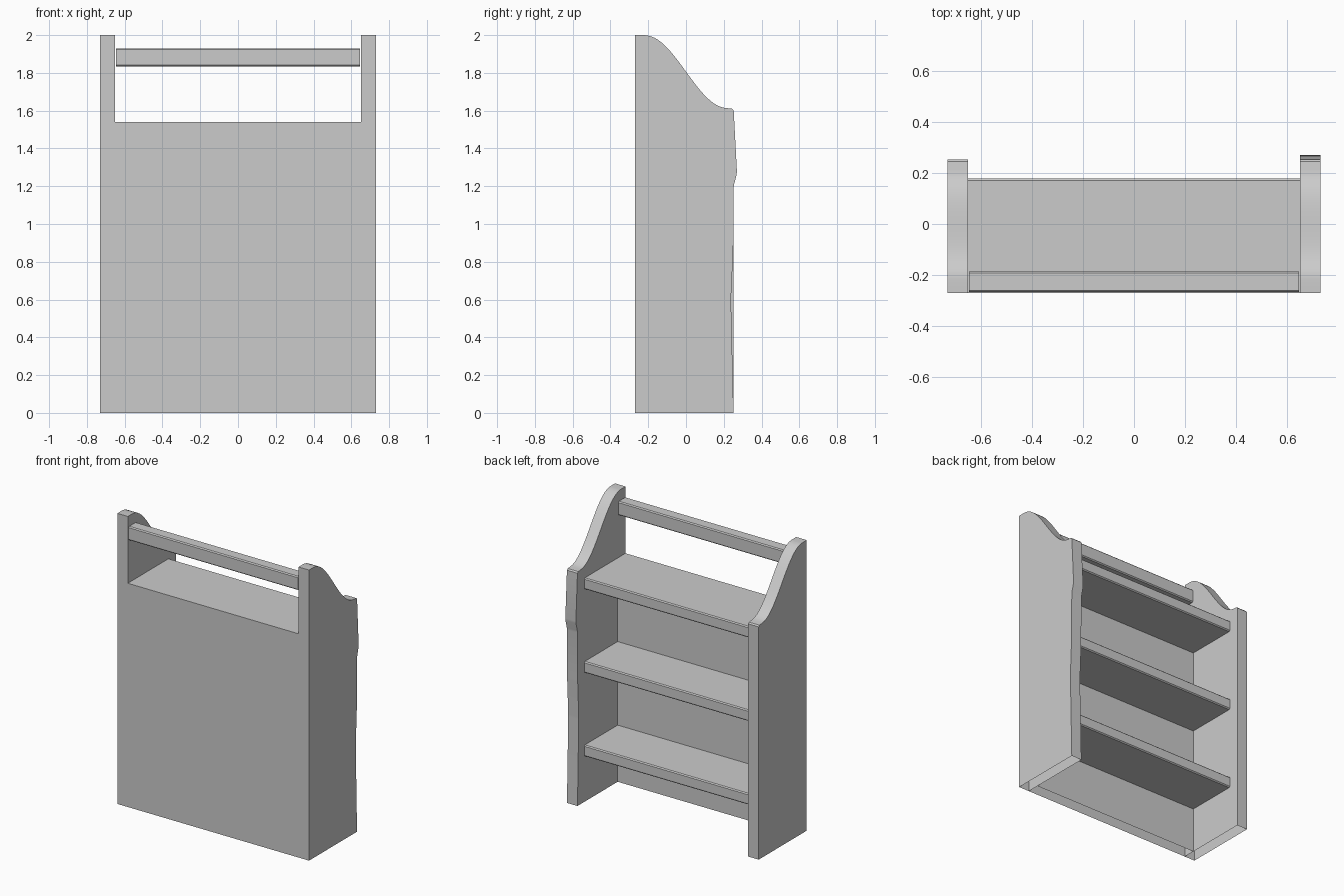
import bpy, bmesh, math

if "Cube" in bpy.data.objects:
    bpy.data.objects.remove(bpy.data.objects["Cube"])

BACK, INNER = -0.27, 0.65


def finish(name, bm):
    mesh = bpy.data.meshes.new(name)
    bm.to_mesh(mesh)
    bm.free()
    obj = bpy.data.objects.new(name, mesh)
    bpy.context.collection.objects.link(obj)
    return obj


def drop_faces(bm, test):
    faces = [f for f in bm.faces if test(f.normal)]
    bmesh.ops.delete(bm, geom=faces, context='FACES')


def board(name, x, y, z, bevel_test=None, drop=None):
    """Box spanning x = +-x, y = (lo, hi), z = (lo, hi)."""
    bm = bmesh.new()
    bmesh.ops.create_cube(bm, size=1)
    for v in bm.verts:
        v.co = (2 * x * v.co.x,
                y[0] + (v.co.y + 0.5) * (y[1] - y[0]),
                z[0] + (v.co.z + 0.5) * (z[1] - z[0]))
    if drop:
        bm.normal_update()
        drop_faces(bm, drop)
    if bevel_test:
        edges = [e for e in bm.edges if bevel_test((e.verts[0].co + e.verts[1].co) / 2)]
        bmesh.ops.bevel(bm, geom=edges, offset=0.007, segments=1, affect='EDGES')
    return finish(name, bm)


def side_panel(name, x0, x1, front_edge):
    """Extruded profile: straight back, S-curved shoulder, given front edge."""
    pts = [(BACK, 0)] + front_edge
    n = 20
    for i in range(n + 1):
        t = 1 - i / n
        pts.append((-0.22 + 0.44 * t, 1.613 + 0.387 * (1 + math.cos(math.pi * t)) / 2))
    pts.append((BACK, 2.0))
    bm = bmesh.new()
    face = bm.faces.new([bm.verts.new((x0, y, z)) for y, z in pts])
    ext = bmesh.ops.extrude_face_region(bm, geom=[face])['geom']
    for v in ext:
        if isinstance(v, bmesh.types.BMVert):
            v.co.x = x1
    bmesh.ops.recalc_face_normals(bm, faces=bm.faces)
    # softened rim along the front and top
    rim = []
    for e in bm.edges:
        a, b = e.verts[0].co, e.verts[1].co
        mid = (a + b) / 2
        if abs(a.x - b.x) < 1e-5 and mid.z > 0.01 and mid.y > BACK + 0.01:
            continue
        if abs(a.x - b.x) < 1e-5 or mid.z < 0.01 or mid.y < BACK + 0.01:
            continue
        rim.append(e)
    bmesh.ops.bevel(bm, geom=rim, offset=0.008, segments=1, affect='EDGES')
    bm.normal_update()
    drop_faces(bm, lambda nrm: nrm.z < -0.99)   # hollow underside
    return finish(name, bm)


# Side panels: the right one has a slightly wavy front edge
straight = [(0.252, 0), (0.252, 1.61)]
wavy = [(0.252, 0), (0.238, 0.6), (0.25, 0.86), (0.252, 1.2), (0.27, 1.27), (0.252, 1.61)]
panels = [side_panel("left_side", -0.73, -INNER, straight),
          side_panel("right_side", INNER, 0.73, wavy)]

# Back panel, open underneath like the sides
board("back_panel", INNER, (BACK, -0.185), (0, 1.54),
      drop=lambda n: n.z < -0.9 or abs(n.x) > 0.9)

# Three shelves with softened front edges
for i, top in enumerate((0.39, 0.965, 1.54)):
    board(f"shelf_{i + 1}", INNER, (-0.185, 0.178), (top - 0.077, top),
          bevel_test=lambda m: m.y > 0.17 and abs(m.x) < 0.01,
          drop=lambda n: abs(n.x) > 0.9 or n.y < -0.9)

# Top rail
board("top_rail", 0.645, (-0.267, -0.185), (1.835, 1.93),
      bevel_test=lambda m: abs(m.x) < 0.01)

# Smooth only the curved shoulders
for p in panels:
    bpy.ops.object.select_all(action='DESELECT')
    p.select_set(True)
    bpy.context.view_layer.objects.active = p
    bpy.ops.object.shade_smooth_by_angle(angle=math.radians(25))
